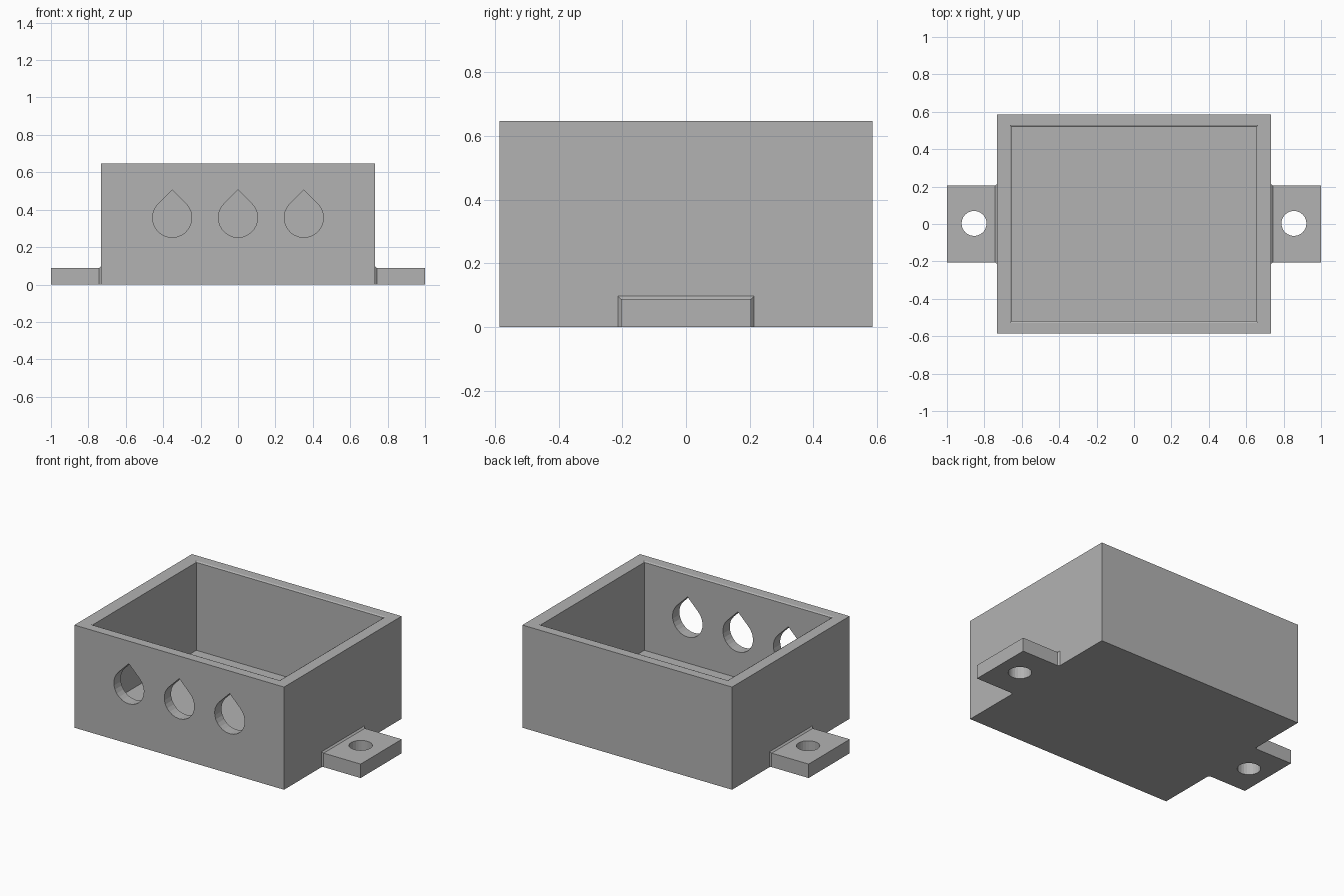
import bpy, bmesh
from math import cos, sin, pi, sqrt

if "Cube" in bpy.data.objects:
    bpy.data.objects.remove(bpy.data.objects["Cube"])

HX, HY, H = 0.732, 0.586, 0.648      # outer half sizes and height
WALL, FLOOR, LIP = 0.078, 0.088, 0.01
TAB_Y = 0.205

grey = bpy.data.materials.new("plain_grey")
grey.use_nodes = True
colour = (0.45, 0.45, 0.45, 1)
grey.diffuse_color = colour
grey.node_tree.nodes["Principled BSDF"].inputs["Base Color"].default_value = colour


def loft(name, rings):
    """Closed solid through matching rings of points."""
    bm = bmesh.new()
    loops = [[bm.verts.new(p) for p in ring] for ring in rings]
    n = len(loops[0])
    for a, b in zip(loops, loops[1:]):
        for i in range(n):
            j = (i + 1) % n
            bm.faces.new((a[i], a[j], b[j], b[i]))
    bm.faces.new(loops[0][::-1])
    bm.faces.new(loops[-1])
    bmesh.ops.recalc_face_normals(bm, faces=bm.faces)
    mesh = bpy.data.meshes.new(name)
    bm.to_mesh(mesh)
    bm.free()
    mesh.materials.append(grey)
    ob = bpy.data.objects.new(name, mesh)
    bpy.context.collection.objects.link(ob)
    return ob


def rect(hx, hy, z):
    return [(-hx, -hy, z), (hx, -hy, z), (hx, hy, z), (-hx, hy, z)]


def cut(ob, cutter):
    cutter.hide_render = True
    mod = ob.modifiers.new("cut", "BOOLEAN")
    mod.operation, mod.solver, mod.object = "DIFFERENCE", "EXACT", cutter
    bpy.context.view_layer.objects.active = ob
    bpy.ops.object.modifier_apply(modifier=mod.name)
    bpy.data.objects.remove(cutter)


def circle(x, y, r, n=24):
    return [(x + r * cos(2 * pi * i / n), y + r * sin(2 * pi * i / n)) for i in range(n)]


def teardrop(x, z, r, n=20):
    # Three quarters of a circle closed by a right-angled point on top
    arc = [3 * pi / 4 + 1.5 * pi * i / n for i in range(n + 1)]
    return [(x + r * cos(a), z + r * sin(a)) for a in arc] + [(x, z + r * sqrt(2))]


# Open box with a slightly chamfered inner rim
box = loft("open_box", [rect(HX, HY, 0), rect(HX, HY, H)])
ix, iy = HX - WALL, HY - WALL + LIP
cut(box, loft("cavity_cutter", [rect(ix, iy, FLOOR), rect(ix, iy, H - LIP / 2),
                                rect(ix + LIP, iy + LIP, H), rect(ix + LIP, iy + LIP, H + 0.1)]))

# Teardrop cable holes through the front wall
for x in (-0.352, 0, 0.352):
    shape = teardrop(x, 0.357, 0.105)
    cut(box, loft("cable_hole_cutter", [[(px, y, pz) for px, pz in shape]
                                        for y in (-HY - 0.1, -HY + 0.2)]))

# Mounting tabs, flared slightly where they meet the box
for side, label in ((-1, "right"), (1, "left")):
    def section(x, grow):
        y, z = TAB_Y + grow, FLOOR + grow
        return [(side * x, -y, 0), (side * x, y, 0), (side * x, y, z), (side * x, -y, z)]

    tab = loft(label + "_mounting_tab",
               [section(HX - 0.001, LIP), section(HX + LIP, 0), section(1.0, 0)])
    hole = circle(side * 0.855, 0.003, 0.067)
    cut(tab, loft("screw_hole_cutter", [[(x, y, z) for x, y in hole] for z in (-0.1, 0.2)]))
